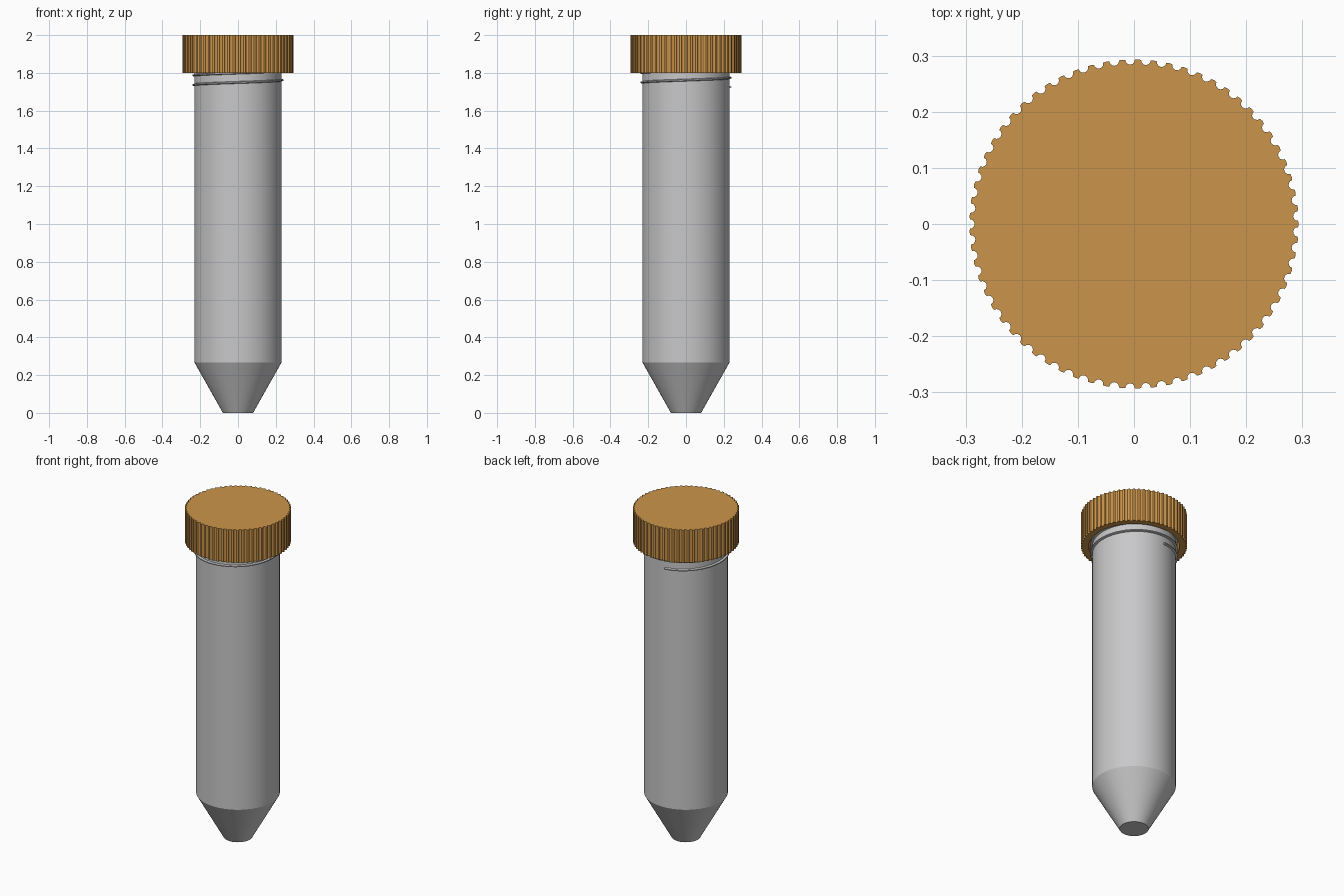
import bpy, bmesh, math

if "Cube" in bpy.data.objects:
    bpy.data.objects.remove(bpy.data.objects["Cube"], do_unlink=True)


def material(name, rgb):
    m = bpy.data.materials.new(name)
    m.use_nodes = True
    m.diffuse_color = (*rgb, 1)
    m.node_tree.nodes["Principled BSDF"].inputs["Base Color"].default_value = (*rgb, 1)
    return m


def add_object(name, bm, mat, smooth=True):
    bmesh.ops.recalc_face_normals(bm, faces=bm.faces)
    mesh = bpy.data.meshes.new(name)
    bm.to_mesh(mesh)
    bm.free()
    obj = bpy.data.objects.new(name, mesh)
    bpy.context.collection.objects.link(obj)
    mesh.materials.append(mat)
    if smooth:
        bpy.ops.object.select_all(action="DESELECT")
        obj.select_set(True)
        bpy.context.view_layer.objects.active = obj
        bpy.ops.object.shade_smooth_by_angle(angle=math.radians(25))
    return obj


def ring(bm, points, z):
    return [bm.verts.new((x, y, z)) for x, y in points]


def circle(radius, n):
    return [(radius * math.cos(2 * math.pi * i / n), radius * math.sin(2 * math.pi * i / n))
            for i in range(n)]


def bridge(bm, a, b, closed=True):
    n = len(a)
    for i in range(n if closed else n - 1):
        j = (i + 1) % n
        bm.faces.new((a[i], a[j], b[j], b[i]))


plastic = material("Grey plastic", (0.58, 0.58, 0.59))
amber = material("Amber cap", (0.60, 0.30, 0.07))

# Hollow tube with a conical foot and a flat tip
SIDES = 64
bm = bmesh.new()
profile = [(0.08, 0), (0.231, 0.268), (0.231, 1.96), (0.21, 1.96), (0.21, 0.28), (0.07, 0.03)]
rings = [ring(bm, circle(r, SIDES), z) for r, z in profile]
for a, b in zip(rings, rings[1:]):
    bridge(bm, a, b)
bm.faces.new(rings[0])
bm.faces.new(rings[-1])
add_object("tube", bm, plastic)

# Screw thread: a small tapered section swept up a helix around the neck
START, PITCH, TURNS, STEPS = math.radians(95), 0.05, 4, 64
section = [(0.228, -0.007), (0.242, -0.003), (0.242, 0.003), (0.228, 0.007)]
bm = bmesh.new()
sweep = []
for i in range(TURNS * STEPS + 1):
    a = START + 2 * math.pi * i / STEPS
    z0 = 1.725 + PITCH * i / STEPS
    sweep.append([bm.verts.new((r * math.cos(a), r * math.sin(a), z0 + dz)) for r, dz in section])
for a, b in zip(sweep, sweep[1:]):
    bridge(bm, a, b)
bm.faces.new(sweep[0])
bm.faces.new(sweep[-1])
add_object("screw_thread", bm, plastic)

# Grip outline: round grooves cut into the rim of the cap
GROOVES, RIM, CUT = 65, 0.2935, 0.0085
outline = []
for k in range(GROOVES):
    a = math.pi + 2 * math.pi * k / GROOVES
    ca, sa = math.cos(a), math.sin(a)
    for i in range(7):
        t = math.pi * i / 6
        u, v = RIM - 0.001 - CUT * math.sin(t), -CUT * math.cos(t)
        outline.append((u * ca - v * sa, u * sa + v * ca))
    mid = a + math.pi / GROOVES
    outline.append((RIM * math.cos(mid), RIM * math.sin(mid)))

# Cap: grooved wall, flat top, open underside
bm = bmesh.new()
n = len(outline)
inner = [(0.25 * x / math.hypot(x, y), 0.25 * y / math.hypot(x, y)) for x, y in outline]
low, high = ring(bm, outline, 1.8), ring(bm, outline, 2.0)
in_low, in_high = ring(bm, inner, 1.8), ring(bm, inner, 1.965)
bridge(bm, low, high)
bridge(bm, low, in_low)
bridge(bm, in_low, in_high)
bm.faces.new(high)
bm.faces.new(in_high)
add_object("screw_cap", bm, amber)
